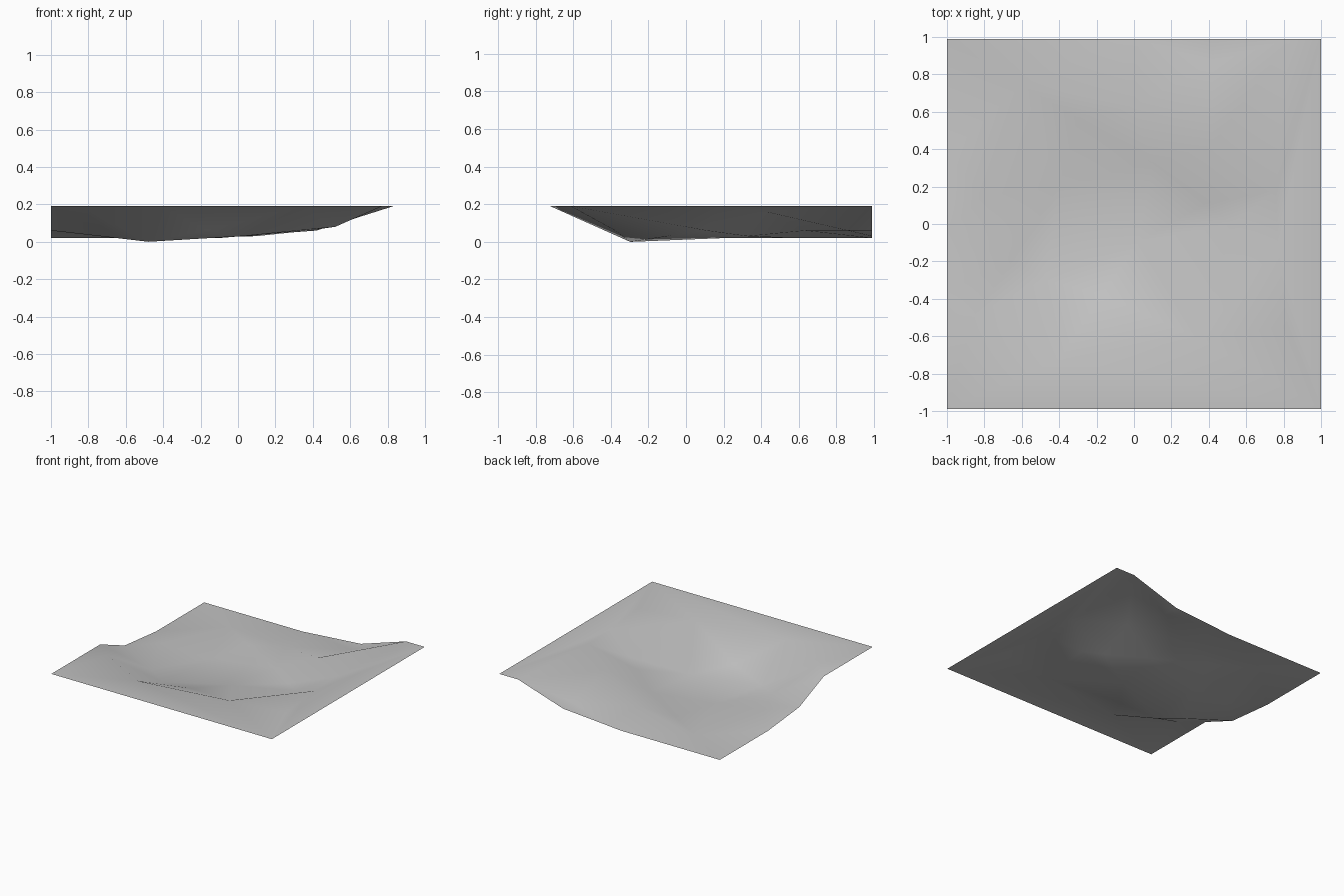
import bpy
from mathutils import Vector
from mathutils.geometry import delaunay_2d_cdt

cube = bpy.data.objects.get("Cube")
if cube:
    bpy.data.objects.remove(cube, do_unlink=True)

# Colour
ground = bpy.data.materials.new("ground_grey")
ground.use_nodes = True
grey = (.55, .55, .55, 1)
ground.diffuse_color = grey
shader = next(n for n in ground.node_tree.nodes if n.type == 'BSDF_PRINCIPLED')
shader.inputs["Base Color"].default_value = grey

# Survey points of the hollow, grouped by height
RIM, FLOOR = .19, .02
HALF_DEPTH = .99
levels = {
    RIM: [(-1, -1), (1, -1), (1, 1), (.83, 1), (.76, .18), (.77, -.12), (.82, -.55),
          (.35, -.62), (-.4, -.73), (-.85, -.49), (-1, -.36)],
    .16: [(.42, .43)],
    .08: [(.52, 0)],
    .06: [(.42, 1), (.42, .87), (.38, .11), (0, .64), (-.17, -.38), (-1, -.04), (-.81, .15)],
    .03: [(.02, 1), (.02, -.1), (.1, .33)],
    FLOOR: [(-1, 1), (-.1, 1), (-1, .37), (-.6, .75), (-.3, .57), (-.65, -.2), (-.4, .2)],
    0: [(-.48, -.3)],
}
points = [Vector((x, y * HALF_DEPTH, z)) for z, group in levels.items() for x, y in group]


def index(x, y):
    target = Vector((x, y * HALF_DEPTH))
    return min(range(len(points)), key=lambda i: (points[i].xy - target).length)


# Creases: the spur, its foot, the plateau edge and the folds running into the hollow
creases = [
    [(.76, .18), (.42, .43), (0, .64), (-.6, .75)],
    [(.76, .18), (.52, 0), (.38, .11), (.1, .33), (-.3, .57), (-.6, .75)],
    [(.76, .18), (1, 1)],
    [(.76, .18), (.77, -.12), (.35, -.62), (-.4, -.73), (-.85, -.49), (-1, -.36)],
    [(.35, -.62), (.02, -.1)],
    [(-.4, -.73), (-.17, -.38)],
    [(-.85, -.49), (-.48, -.3)],
]
edges = [(index(*a), index(*b)) for line in creases for a, b in zip(line, line[1:])]

# Triangulate the sheet with upward faces
flat, _, faces, source, _, _ = delaunay_2d_cdt([p.xy for p in points], edges, [], 0, 1e-5)
verts = [(p.x, p.y, points[s[0]].z if s else FLOOR) for p, s in zip(flat, source)]


def upward(face):
    a, b, c = (flat[i] for i in face)
    return face if (b - a).cross(c - a) > 0 else face[::-1]


mesh = bpy.data.meshes.new("terrain_sheet")
mesh.from_pydata(verts, [], [upward(list(f)) for f in faces])
mesh.materials.append(ground)
mesh.shade_smooth()
terrain = bpy.data.objects.new("terrain_sheet", mesh)
bpy.context.collection.objects.link(terrain)
